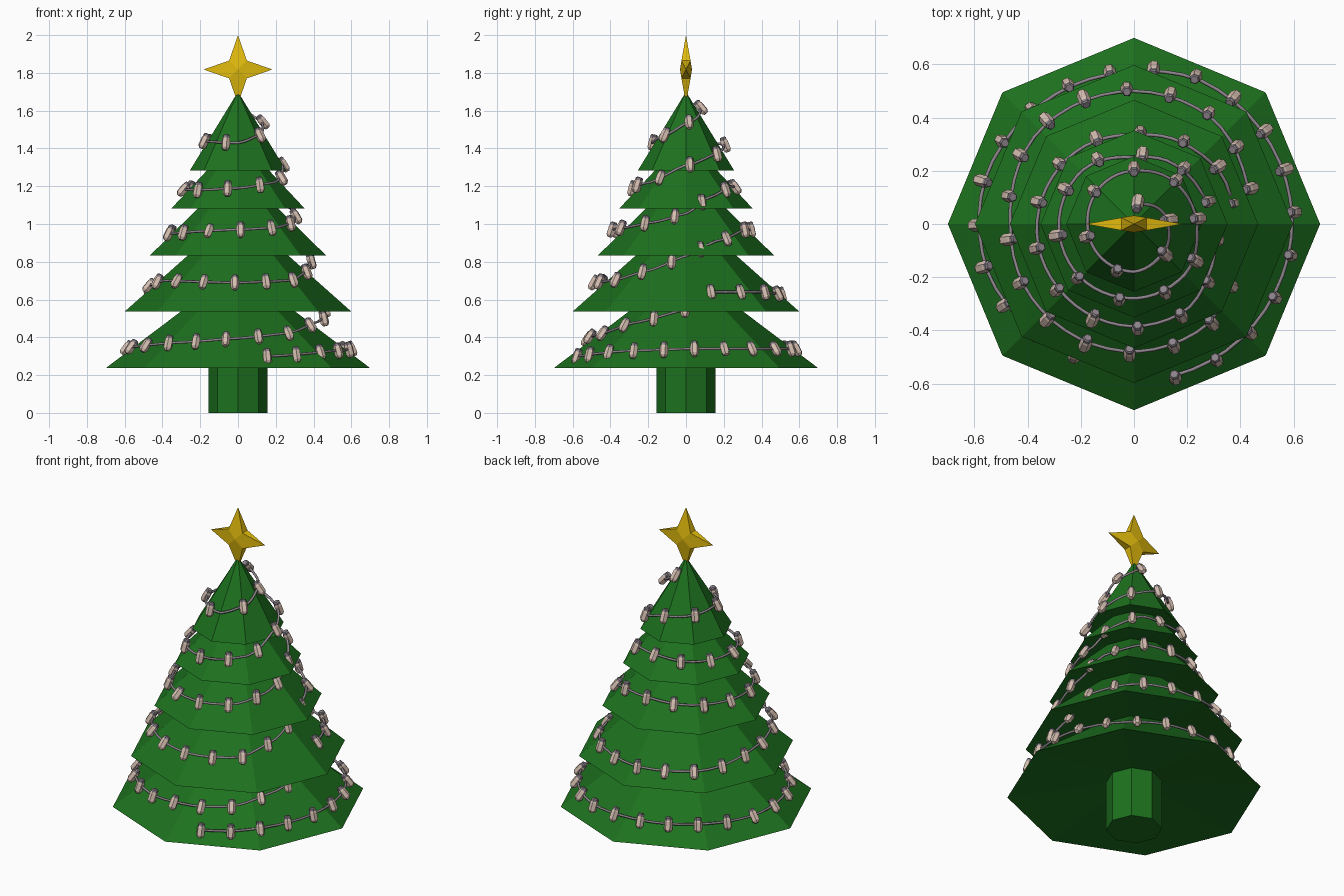
import bpy, bmesh, math, random
from mathutils import Vector, Matrix

if "Cube" in bpy.data.objects:
    bpy.data.objects.remove(bpy.data.objects["Cube"])

random.seed(4)


def material(name, rgb):
    m = bpy.data.materials.new(name)
    m.diffuse_color = (*rgb, 1)
    m.use_nodes = True
    m.node_tree.nodes["Principled BSDF"].inputs["Base Color"].default_value = m.diffuse_color
    return m


GREEN = material("pine green", (0.012, 0.165, 0.013))
GOLD = material("gold", (0.76, 0.50, 0.004))
GREY = material("wire grey", (0.27, 0.235, 0.265))
CREAM = material("bulb cream", (0.66, 0.51, 0.43))


def finish(bm, name, mat):
    bmesh.ops.recalc_face_normals(bm, faces=bm.faces[:])
    me = bpy.data.meshes.new(name)
    bm.to_mesh(me)
    bm.free()
    me.materials.append(mat)
    ob = bpy.data.objects.new(name, me)
    bpy.context.collection.objects.link(ob)
    return ob


def lathe(bm, rings, sides, matrix=Matrix()):
    """Closed faceted solid from (radius, height) rings; radius 0 makes a point."""
    loops = []
    for r, z in rings:
        n = sides if r > 0 else 1
        loops.append([bm.verts.new(matrix @ Vector((
            r * math.cos(math.tau * i / sides), r * math.sin(math.tau * i / sides), z)))
            for i in range(n)])
    for a, b in zip(loops, loops[1:]):
        for i in range(sides):
            j = (i + 1) % sides
            quad = [a[i % len(a)], a[j % len(a)], b[j % len(b)], b[i % len(b)]]
            bm.faces.new(list(dict.fromkeys(quad)))
    for loop in (loops[0], loops[-1]):
        if len(loop) > 2:
            bm.faces.new(loop)


# Trunk
bm = bmesh.new()
lathe(bm, [(0.155, 0), (0.155, 0.36)], 8)
finish(bm, "trunk", GREEN)

# Branch tiers with slightly hollow undersides: base radius, base height, tip height
tiers = [(0.70, 0.237, 0.765), (0.598, 0.538, 1.07), (0.467, 0.833, 1.29),
         (0.352, 1.083, 1.46), (0.255, 1.283, 1.70)]
for k, (r, z0, z1) in enumerate(tiers):
    bm = bmesh.new()
    lathe(bm, [(0, z0 + 0.12 * r), (r, z0), (0, z1)], 8)
    finish(bm, f"branch_tier_{k + 1}", GREEN)

# Star: four points ridged towards a raised centre, with thick notches between
bm = bmesh.new()
tips = [bm.verts.new((0.182 * x, 0, 0.182 * z)) for x, z in ((1, 0), (0, 1), (-1, 0), (0, -1))]
sides = []
for y in (-1, 1):
    centre = bm.verts.new((0, 0.032 * y, 0))
    notch = [bm.verts.new((0.047 * x, 0.024 * y, 0.047 * z))
             for x, z in ((1, 1), (-1, 1), (-1, -1), (1, -1))]
    sides.append(notch)
    for i in range(4):
        bm.faces.new((centre, tips[i], notch[i]))
        bm.faces.new((centre, notch[i], tips[(i + 1) % 4]))
for i in range(4):
    bm.faces.new((tips[i], sides[0][i], sides[1][i]))
    bm.faces.new((tips[(i + 1) % 4], sides[1][i], sides[0][i]))
bmesh.ops.translate(bm, verts=bm.verts[:], vec=(0, 0, 1.818))
finish(bm, "star", GOLD)

# Garland path: angle in degrees, radius, height
path = [(-75, .59, .30), (-27, .59, .33), (5, .595, .34), (65, .595, .34), (95, .57, .34),
        (130, .57, .34), (165, .585, .34), (196, .58, .35), (240, .54, .375),
        (270, .515, .395), (300, .51, .42), (328, .49, .48), (360, .45, .545),
        (377, .45, .64), (415, .495, .64), (450, .50, .625), (495, .50, .63),
        (540, .465, .67), (575, .475, .70), (630, .48, .69), (665, .47, .70),
        (690, .42, .75), (720, .37, .83), (745, .38, .91), (780, .355, .97),
        (810, .335, .97), (855, .35, .96), (920, .37, .95), (990, .385, .97),
        (1020, .38, .98), (1050, .335, 1.01), (1080, .29, 1.055), (1105, .28, 1.14),
        (1140, .27, 1.20), (1170, .25, 1.195), (1215, .28, 1.19), (1305, .285, 1.18),
        (1350, .28, 1.19), (1395, .27, 1.22), (1440, .235, 1.31), (1485, .22, 1.37),
        (1530, .20, 1.42), (1620, .175, 1.44), (1710, .18, 1.43), (1755, .155, 1.47),
        (1807, .125, 1.54), (1885, .07, 1.62)]


def garland(angle):
    """Point of the garland at a running angle, eased between the path points."""
    p, q = next((p, q) for p, q in zip(path, path[1:]) if angle <= q[0])
    t = (angle - p[0]) / (q[0] - p[0])
    s = t * t * (3 - 2 * t) * 0.5 + t * 0.5
    r, z = p[1] + (q[1] - p[1]) * s, p[2] + (q[2] - p[2]) * s
    a = math.radians(angle)
    return Vector((r * math.cos(a), r * math.sin(a), z))


# Wire
points = [garland(a) for a in range(path[0][0], path[-1][0] + 1, 7)]
curve = bpy.data.curves.new("garland_wire", "CURVE")
curve.dimensions = "3D"
curve.bevel_depth = 0.007
curve.bevel_resolution = 1
curve.use_fill_caps = True
spline = curve.splines.new("POLY")
spline.points.add(len(points) - 1)
for sp, co in zip(spline.points, points):
    sp.co = (*co, 1)
curve.materials.append(GREY)
bpy.context.collection.objects.link(bpy.data.objects.new("garland_wire", curve))

# Bulb positions: running angle of each stretch's end, bulbs in the stretch
stretches = [(196, 17), (263, 4), (377, 6), (547, 9), (628, 4), (887, 11), (992, 4),
             (1233, 8), (1339, 3), (1530, 5), (1690, 3), (1756, 1), (1807, 1), (1880, 1)]
spots = [garland(-75)]
start = -75
for end, count in stretches:
    fine = [garland(start + (end - start) * i / 400) for i in range(401)]
    total = sum((b - a).length for a, b in zip(fine, fine[1:]))
    run, k = 0.0, 1
    for a, b in zip(fine, fine[1:]):
        run += (b - a).length
        if run >= total * k / count - 1e-5 and k <= count:
            spots.append(b)
            k += 1
    start = end

# Bulbs and sockets hang from the wire, leaning outward
bulbs, sockets = bmesh.new(), bmesh.new()
for pos in spots:
    out = Vector((pos.x, pos.y, 0)).normalized()
    lean = math.radians(random.uniform(12, 42))
    axis = out * math.sin(lean) - Vector((0, 0, 1)) * math.cos(lean)
    turn = axis.to_track_quat("Z", "Y").to_matrix().to_4x4()
    place = Matrix.Translation(pos + out * 0.008) @ turn
    lathe(sockets, [(0.015, -0.042), (0.020, -0.036), (0.020, -0.022)], 6, place)
    lathe(bulbs, [(0.020, -0.024), (0.023, -0.016), (0.023, 0.028), (0.013, 0.042)], 6, place)
finish(bulbs, "garland_bulbs", CREAM)
finish(sockets, "garland_sockets", GREY)
